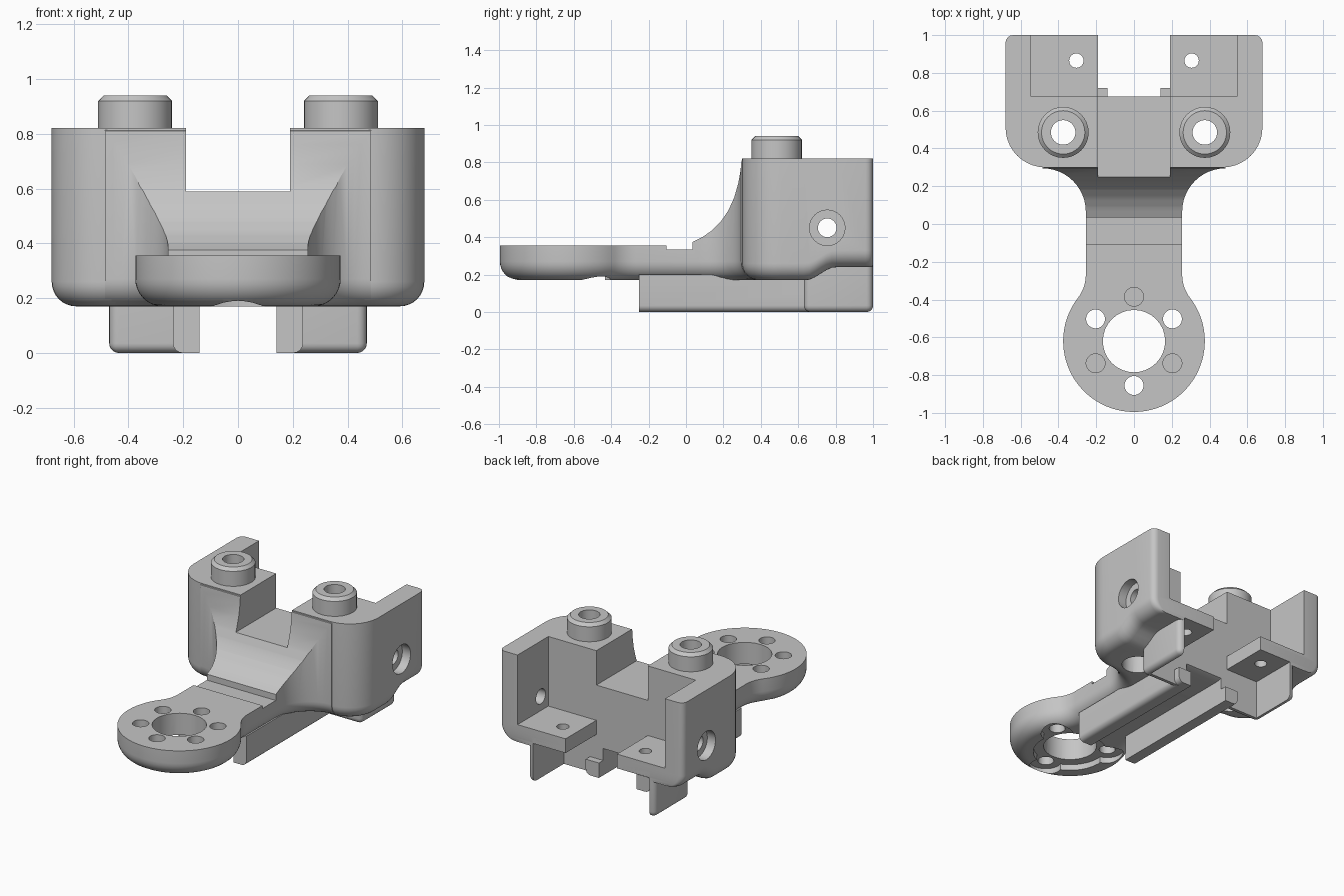
import bpy, bmesh
from math import sin, cos, pi, radians, sqrt, atan2

if "Cube" in bpy.data.objects:
    bpy.data.objects.remove(bpy.data.objects["Cube"])

grey = bpy.data.materials.new("plain grey")
grey.use_nodes = True
grey.diffuse_color = (0.56, 0.56, 0.56, 1)
grey.node_tree.nodes["Principled BSDF"].inputs["Base Color"].default_value = (0.56, 0.56, 0.56, 1)


def finish(bm, name):
    bmesh.ops.recalc_face_normals(bm, faces=bm.faces)
    mesh = bpy.data.meshes.new(name)
    bm.to_mesh(mesh)
    bm.free()
    mesh.materials.append(grey)
    ob = bpy.data.objects.new(name, mesh)
    bpy.context.collection.objects.link(ob)
    return ob


def arc(cx, cy, r, a, b, n=10):
    return [(cx + r * cos(radians(a + (b - a) * k / n)),
             cy + r * sin(radians(a + (b - a) * k / n))) for k in range(n + 1)]


def box(name, x, y, z, bevel=0, pick=None):
    bm = bmesh.new()
    bmesh.ops.create_cube(bm, size=1)
    for v in bm.verts:
        for i, (lo, hi) in enumerate((x, y, z)):
            v.co[i] = lo if v.co[i] < 0 else hi
    if bevel:
        edges = [e for e in bm.edges if pick(*((e.verts[0].co + e.verts[1].co) / 2))]
        bmesh.ops.bevel(bm, geom=edges, offset=bevel, segments=5, profile=0.5, affect='EDGES')
    return finish(bm, name)


def bridge(bm, rings):
    n = len(rings[0])
    for lo, hi in zip(rings, rings[1:]):
        for k in range(n):
            bm.faces.new((lo[k], lo[(k + 1) % n], hi[(k + 1) % n], hi[k]))


def extrude_x(name, profile, x0, x1):
    bm = bmesh.new()
    rings = [[bm.verts.new((x, y, z)) for y, z in profile] for x in (x0, x1)]
    bridge(bm, rings)
    for ring in rings:
        bm.faces.new(ring)
    return finish(bm, name)


def spin(name, profile, centre, axis='z', n=32):
    """Solid of revolution from (radius, height) pairs."""
    bm = bmesh.new()
    rings = []
    for r, h in profile:
        ring = []
        for k in range(n):
            a, b = r * cos(2 * pi * k / n), r * sin(2 * pi * k / n)
            off = (a, b, h) if axis == 'z' else (h, a, b)
            ring.append(bm.verts.new([c + o for c, o in zip(centre, off)]))
        rings.append(ring)
    bridge(bm, rings)
    bm.faces.new(rings[0])
    bm.faces.new(rings[-1])
    return finish(bm, name)


def loft(name, half_plan, base, top, r):
    """Mirrored plan raised to a flat top, with a rounded bottom edge."""
    bm = bmesh.new()
    steps = [(r * (1 - sin(t * pi / 16)), r * (1 - cos(t * pi / 16))) for t in range(9)]
    rings = []
    for inset, rise in steps + [(0, None)]:
        pts = half_plan(inset)
        pts = pts + [(-x, y) for x, y in reversed(pts)]
        rings.append([bm.verts.new((x, y, top if rise is None else base(y) + rise)) for x, y in pts])
    bridge(bm, rings)
    n = len(rings[0])
    for ring in (rings[0], rings[-1]):
        for k in range(n // 2 - 1):
            bm.faces.new((ring[k], ring[k + 1], ring[n - 2 - k], ring[n - 1 - k]))
    return finish(bm, name)


def cut(targets, *cutters):
    for ob in targets:
        for c in cutters:
            m = ob.modifiers.new("cut", 'BOOLEAN')
            m.operation, m.solver, m.object = 'DIFFERENCE', 'EXACT', c
        bpy.context.view_layer.update()
        dg = bpy.context.evaluated_depsgraph_get()
        mesh = bpy.data.meshes.new_from_object(ob.evaluated_get(dg))
        ob.modifiers.clear()
        ob.data = mesh
    for c in cutters:
        bpy.data.objects.remove(c)


# Main body: rounded front corners, underside stepping up towards the back
def body_plan(i):
    return (arc(.47, .51, .21 - i, -90, 0) + [(.68 - i, y) for y in (.57, .63, .66, .69, .72, .75, .78, .81)]
            + arc(.64 - i, .96, .04, 0, 90, 4))


def body_base(y):
    t = min(max((y - .64) / .16, 0), 1)
    return .17 + .07 * t * t * (3 - 2 * t)


body = loft("body", body_plan, body_base, .82, .09)

# Arm: round plate, neck and flare into the body
DISC_Y, DISC_R, NECK, FIL = -.62, .375, .255, .2
RISE = sqrt((DISC_R + FIL) ** 2 - (NECK + FIL) ** 2)
TURN = atan2(RISE, NECK + FIL) * 180 / pi


def arm_plan(i):
    return (arc(0, DISC_Y, DISC_R - i, -89, TURN, 28)
            + arc(NECK + FIL, DISC_Y + RISE, FIL + i, 180 + TURN, 180, 8)[1:]
            + arc(.485, .065, .23 + i, 180, 90, 12) + [(.485, .43)])


arm = loft("arm", arm_plan, lambda y: .17, .83, .1)
sweep = [(.035, .375), (.09, .402), (.14, .437), (.185, .482), (.225, .54),
         (.257, .61), (.28, .69), (.292, .76), (.296, .81), (.31, .818), (.6, .818), (.6, 1)]
cut([arm], extrude_x("arm_top_cutter", [(-1.2, 1), (-1.2, .355), (-.105, .355), (-.105, .335), (.035, .335)]
                     + sweep, -1, 1))

# Plate holes: bore, three through holes with a lobed recess below, three blind holes
cutters = [spin("bore", [(.165, 0), (.165, .6)], (0, DISC_Y, 0)),
           spin("recess", [(.23, .1), (.23, .21)], (0, DISC_Y, 0))]
for k in range(6):
    a = radians(30 + 60 * k)
    at = (.235 * cos(a), DISC_Y + .235 * sin(a), 0)
    through = k % 2 == 0
    cutters.append(spin("hole", [(.05, 0 if through else .25), (.05, .6)], at))
    if through:
        cutters.append(spin("lobe", [(.1, .1), (.1, .21)], at))
cut([arm], *cutters)

# Mirrored parts
bosses, skirts, rails, holes = [], [], [], []
for s, side in ((1, "left"), (-1, "right")):
    def span(a, b):
        return sorted((s * a, s * b))

    bosses.append(spin(side + "_boss", [(.135, .78), (.135, .92), (.115, .94)], (s * .375, .485, 0)))
    rail = box(side + "_rail", span(.14, .237), (-.25, .72), (0, .2), .035,
               lambda x, y, z: z < .01 and abs(x) > .23)
    cut([rail], box("rail_end_cutter", span(0, .5), (.675, .8), (.1, .4)))
    rails.append(rail)
    skirt = box(side + "_skirt", span(.2, .47), (.63, 1), (0, .3), .035,
                lambda x, y, z: (z < .01 or y < .64 or y > .99) and abs(x) > .25 and z < .29)
    cut([skirt], box("skirt_cutter", span(.1, .43), (.675, 1.2), (-.1, .259)))
    skirts.append(skirt)
    holes += [
        spin("boss_hole", [(.1, 0), (.1, .3), (.065, .3), (.065, 1.1)], (s * .375, .485, 0)),
        spin("shelf_hole", [(.038, .1), (.038, .5)], (s * .305, .865, 0)),
        spin("side_hole", [(.05, .4), (.05, .62), (.095, .62), (.095, .8)] if s > 0 else
             [(.095, -.8), (.095, -.62), (.05, -.62), (.05, -.4)], (0, .755, .45), 'x'),
        box("shelf_underside", span(.15, .43), (.675, 1.2), (0, .26))]

# Back pocket, centre slot and top channel
pocket = [box("pocket", (-.545, .545), (.675, 1.2), (.355, 1)),
          box("slot", (-.19, .19), (.675, 1.2), (0, 1))]
cut([body], *pocket)
cut([body, arm], box("channel", (-.19, .19), (-.1, 1.2), (.59, 1)))
cut([body, arm] + bosses + skirts, *holes)

# Smooth curved faces, keep hard edges
parts = [body, arm] + bosses + skirts + rails
bpy.ops.object.select_all(action='DESELECT')
for ob in parts:
    ob.select_set(True)
bpy.context.view_layer.objects.active = body
bpy.ops.object.shade_smooth_by_angle(angle=radians(30))
